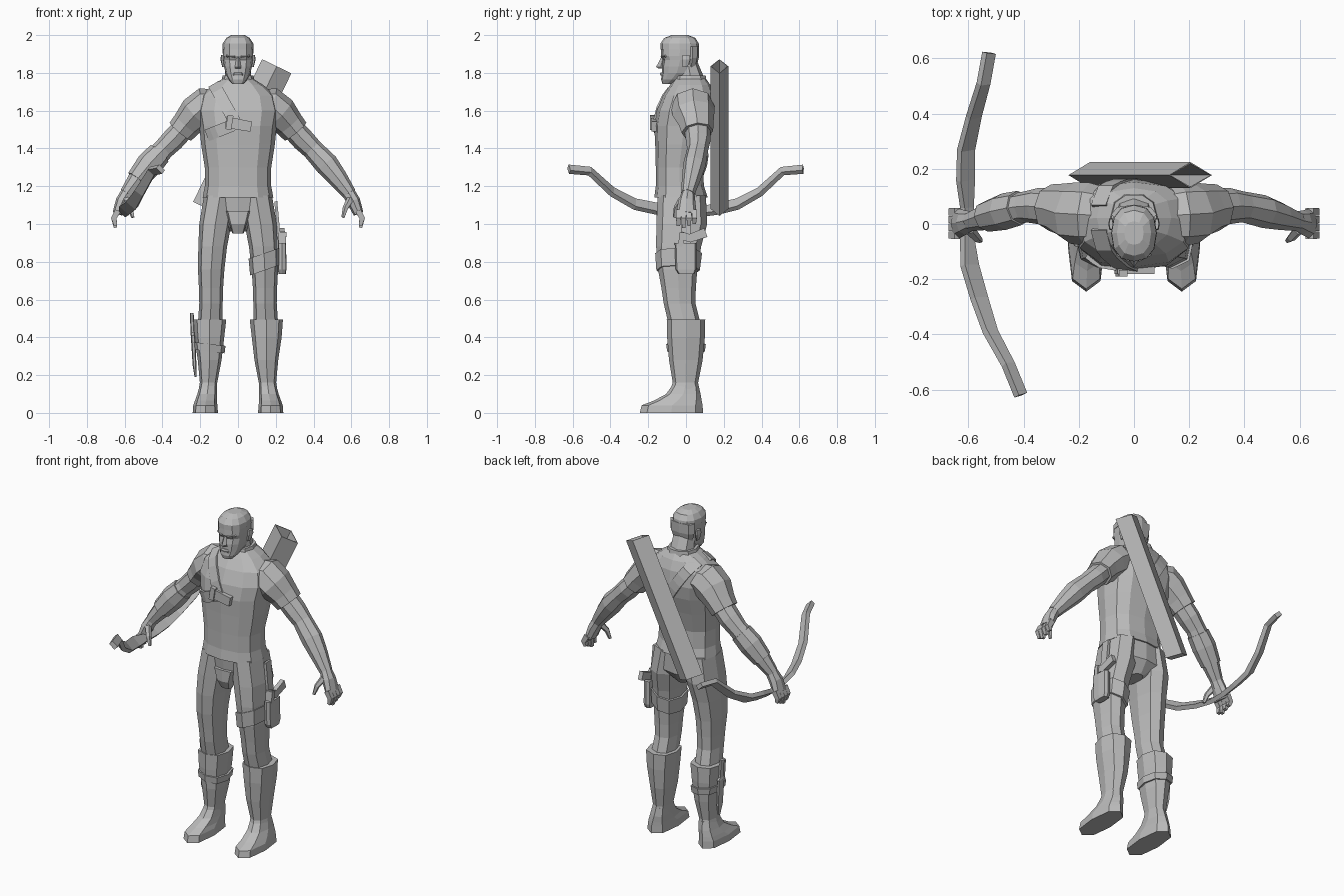
import bpy, bmesh, math
from mathutils import Vector

grey = bpy.data.materials.new("plain grey")
grey.diffuse_color = (0.5, 0.5, 0.5, 1)


def skin(name, rings, open_end=False):
    """Join rings of points into one flat-faced closed skin."""
    bm = bmesh.new()
    vs = [[bm.verts.new(p) for p in r] for r in rings]
    n = len(vs[0])
    for a, b in zip(vs, vs[1:]):
        for i in range(n):
            j = (i + 1) % n
            bm.faces.new((a[i], a[j], b[j], b[i]))
    bm.faces.new(vs[0][::-1])
    if not open_end:
        bm.faces.new(vs[-1])
    bmesh.ops.recalc_face_normals(bm, faces=bm.faces)
    me = bpy.data.meshes.new(name)
    bm.to_mesh(me)
    bm.free()
    me.materials.append(grey)
    ob = bpy.data.objects.new(name, me)
    bpy.context.collection.objects.link(ob)
    return ob


def spow(v, p):
    return math.copysign(abs(v) ** p, v) if abs(v) > 1e-6 else 0.0


def loft(name, secs, n=8, p=0.85, cx=None, slant=0.0):
    """Stack of level sections: (z, centre x, half width, front y, back y)."""
    rings = []
    for z, x0, hw, yf, yb in secs:
        ring = []
        for i in range(n):
            a = 2 * math.pi * i / n
            x = hw * spow(math.cos(a), p)
            y = (yf + yb) / 2 + (yb - yf) / 2 * spow(math.sin(a), p)
            ring.append((x0 + x, y, z + slant * x))
        rings.append(ring)
    return skin(name, rings)


def tube(name, stations, n=8, ref=(0, 1, 0), box=False, s=1, open_end=False):
    """Sweep along stations: (centre, half size across, half size along ref)."""
    pts = [Vector((s * c[0], c[1], c[2])) for c, _, _ in stations]
    rings = []
    k = math.sqrt(2) if box else 1
    for i, (_, a, b) in enumerate(stations):
        t = (pts[min(i + 1, len(pts) - 1)] - pts[max(i - 1, 0)]).normalized()
        u = Vector(ref).cross(t).normalized()
        v = t.cross(u)
        ring = []
        for j in range(n):
            w = 2 * math.pi * j / n + (math.pi / 4 if box else 0)
            ring.append(pts[i] + u * (a * k * math.cos(w)) + v * (b * k * math.sin(w)))
        rings.append(ring)
    return skin(name, rings, open_end)


def mirrored(secs, s):
    return [(z, s * x, hw, yf, yb) for z, x, hw, yf, yb in secs]


# Shirt and hips
torso = loft("shirt", [
    (1.14, 0, .187, -.168, .115), (1.20, 0, .176, -.160, .095), (1.30, 0, .176, -.160, .09),
    (1.42, 0, .195, -.163, .12), (1.52, 0, .205, -.168, .15), (1.60, 0, .22, -.155, .162),
    (1.68, 0, .20, -.122, .152), (1.735, 0, .135, -.085, .13), (1.77, 0, .08, -.06, .105)], 12, .8)
loft("hips", [(.96, 0, .04, -.09, .06), (1.03, 0, .155, -.135, .11), (1.17, 0, .178, -.15, .105)], 12)
loft("trouser_fly", [(.95, 0, .03, -.13, -.08), (1.0, 0, .045, -.155, -.08), (1.07, 0, .065, -.155, -.1)], 8, .5)

# Neck, collar and head
loft("neck", [(1.70, 0, .078, -.05, .11), (1.77, 0, .07, -.048, .098), (1.86, 0, .066, -.04, .06)])
loft("collar", [(1.72, 0, .095, -.075, .118), (1.785, 0, .082, -.062, .108)], 10)
loft("head", [
    (1.742, 0, .03, -.125, -.07), (1.765, 0, .05, -.132, -.02), (1.80, 0, .066, -.128, .03),
    (1.835, 0, .074, -.128, .05), (1.868, 0, .078, -.122, .06), (1.89, 0, .08, -.133, .065),
    (1.94, 0, .08, -.13, .068)], 12, .8)
loft("hair", [
    (1.925, 0, .083, -.136, .07), (1.955, 0, .081, -.136, .068), (1.985, 0, .062, -.115, .05),
    (2.0, 0, .035, -.075, .01)], 12, .85)
loft("hair_back", [(1.82, 0, .06, .0, .052), (1.88, 0, .08, .0, .068), (1.94, 0, .082, .0, .07)])
loft("nose", [(1.823, 0, .017, -.145, -.11), (1.832, 0, .016, -.158, -.11), (1.885, 0, .008, -.13, -.11)], 4, 1)
loft("mouth", [(1.785, 0, .028, -.134, -.11), (1.795, 0, .026, -.138, -.11), (1.803, 0, .02, -.132, -.11)])
for s, side in ((1, "left"), (-1, "right")):
    loft(side + "_ear", mirrored([(1.83, .077, .006, -.02, .01), (1.87, .084, .009, -.025, .025),
                                  (1.895, .083, .007, -.02, .02)], s), 6)
    tube(side + "_brow", [((.015, -.127, 1.885), .008, .01), ((.06, -.105, 1.89), .007, .01)], 4, s=s)

    # Leg, boot and pointed foot
    loft(side + "_leg", mirrored([
        (1.15, .095, .085, -.15, .105), (1.0, .12, .085, -.157, .112), (.88, .134, .076, -.158, .08),
        (.76, .142, .070, -.148, .06), (.66, .143, .064, -.13, .052), (.58, .143, .062, -.118, .05),
        (.46, .148, .065, -.09, .08)], s), 8, .8)
    loft(side + "_boot", mirrored([
        (.495, .150, .088, -.102, .102), (.40, .152, .079, -.1, .1), (.28, .150, .063, -.09, .088),
        (.16, .156, .046, -.07, .064), (.10, .162, .05, -.09, .075)], s), 8, .8)
    loft(side + "_foot", mirrored([
        (0, .173, .067, -.245, .09), (.04, .173, .064, -.235, .088), (.065, .17, .058, -.17, .083),
        (.10, .163, .052, -.105, .077), (.15, .157, .045, -.07, .066)], s), 8, .75)

    # Sleeve and arm
    tube(side + "_sleeve", [
        ((.10, .03, 1.63), .08, .10), ((.17, .035, 1.625), .10, .115), ((.22, .04, 1.585), .097, .112),
        ((.27, .055, 1.53), .080, .092), ((.305, .06, 1.488), .074, .084)], 8, s=s)
    tube(side + "_arm", [
        ((.28, .06, 1.515), .060, .07), ((.345, .065, 1.445), .061, .066), ((.395, .062, 1.395), .056, .056),
        ((.47, .045, 1.315), .063, .060), ((.53, .028, 1.24), .052, .05), ((.59, .01, 1.16), .037, .036)], 8, s=s)
    # Hand with four fingers and a thumb
    tube(side + "_palm", [((.583, .012, 1.17), .035, .033), ((.612, .005, 1.12), .036, .045),
                          ((.638, .002, 1.055), .027, .055)], 8, s=s)
    for k in range(4):
        y = -.04 + .028 * k
        z = .98 + .012 * abs(k - 1)
        tube("%s_finger_%d" % (side, k + 1), [
            ((.636, y, 1.07), .016, .014), ((.658, y, 1.03), .014, .013), ((.648, y, z), .009, .009)], 4, box=True, s=s)
    tube(side + "_thumb", [((.595, -.02, 1.13), .02, .02), ((.57, -.05, 1.085), .016, .016),
                           ((.556, -.06, 1.035), .009, .01)], 5, s=s)

# Forearm guard on the bow arm
tube("forearm_guard", [((.415, .058, 1.375), .064, .063), ((.47, .045, 1.315), .070, .067),
                       ((.535, .027, 1.235), .058, .056)], 8, s=-1)

# Bow gripped in the right hand, lying along y, tips bent up and inward
bow = [(-.41, -.62, 1.29), (-.455, -.51, 1.28), (-.52, -.39, 1.17), (-.56, -.27, 1.105), (-.595, -.15, 1.08),
       (-.605, -.04, 1.06), (-.605, .06, 1.06), (-.61, .16, 1.08), (-.608, .27, 1.105), (-.58, .39, 1.17),
       (-.545, .51, 1.28), (-.525, .62, 1.29)]
widths = [.022, .022, .026, .032, .034, .022]
tube("bow", [(c, .013, w) for c, w in zip(bow, widths + widths[::-1])], 4, (.75, 0, -.66), box=True)

# Diamond quiver slung across the back, open at the top
quiver = tube("quiver", [((-.16, .177, 1.08), .086, .047), ((.205, .177, 1.835), .086, .047)], 4, open_end=True)
mod = quiver.modifiers.new("wall", "SOLIDIFY")
mod.thickness = .005

# Strap laid on the shirt front and back, with its buckle and chest pocket
bpy.context.view_layer.update()


def strap(name, start, end, side):
    st = []
    for i in range(7):
        x, z = (start[k] + (end[k] - start[k]) * i / 6 for k in (0, 1))
        hit, loc, _, _ = torso.ray_cast(Vector((x, side, z)), Vector((0, -side, 0)))
        if hit:
            st.append(((x, loc.y, z), .032, .009))
    tube(name, st, 4, box=True)


strap("chest_strap", (-.01, 1.53), (-.125, 1.735), -1)
strap("back_strap", (.03, 1.5), (-.125, 1.735), 1)
strap("side_strap", (-.01, 1.53), (-.16, 1.47), -1)
tube("buckle", [((-.065, -.168, 1.54), .03, .014), ((.07, -.168, 1.515), .027, .014)], 4, box=True)
tube("buckle_end", [((-.06, -.178, 1.54), .038, .012), ((-.03, -.178, 1.535), .038, .012)], 4, box=True)

# Thigh holster with pistol on the left leg
loft("thigh_band", [(.755, .142, .078, -.157, .073), (.845, .138, .082, -.163, .085)], 8, .8, slant=.35)
loft("holster", [(.735, .234, .02, -.04, .045), (.76, .234, .022, -.055, .055), (.90, .234, .021, -.06, .055)], 8, .4)
tube("pistol_slide", [((.234, -.03, .88), .02, .013), ((.234, -.02, .955), .022, .013)], 4, box=True)
tube("pistol_grip", [((.234, -.03, .94), .022, .014), ((.234, .02, .925), .022, .014),
                     ((.234, .105, .955), .025, .013)], 4, (1, 0, 0), box=True)
tube("holster_hanger", [((.2, .0, 1.12), .008, .025), ((.222, .0, .88), .008, .025)], 4, box=True)

# Shin knife with its strap on the right leg
loft("shin_strap", [(.325, -.152, .081, -.1, .1), (.365, -.152, .086, -.105, .105)], 8, .8, slant=-.12)
loft("knife_sheath", [(.19, -.225, .005, -.008, .012), (.25, -.23, .010, -.022, .026), (.41, -.238, .012, -.026, .03)], 6)
loft("knife_handle", [(.41, -.24, .012, -.035, .04), (.425, -.24, .011, -.016, .02), (.53, -.245, .010, -.016, .02)], 6)
